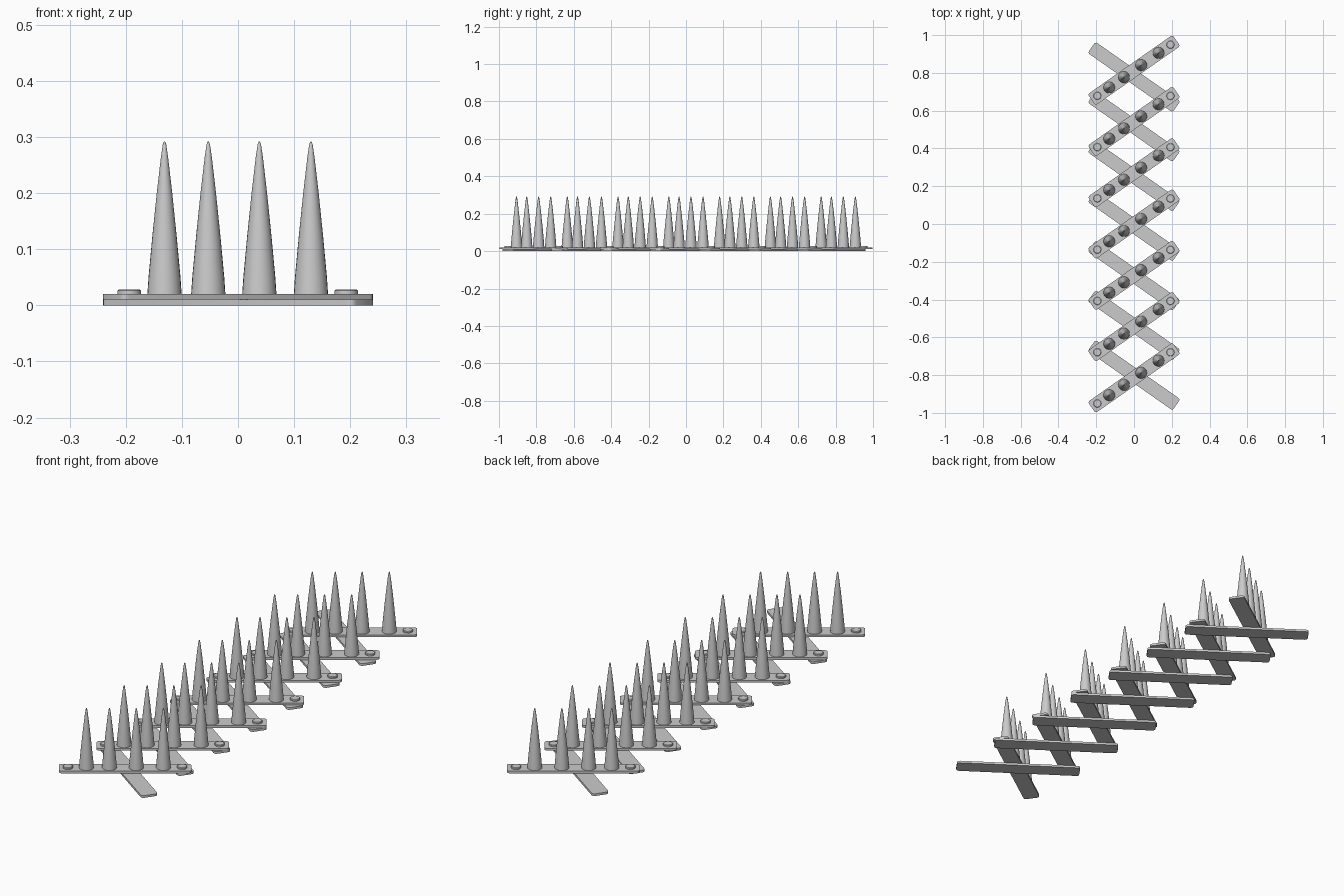
import bpy, bmesh, math
from mathutils import Vector

if "Cube" in bpy.data.objects:
    bpy.data.objects.remove(bpy.data.objects["Cube"])

ANGLE = math.radians(35)
HALF_L, HALF_W, CORNER = 0.274, 0.036, 0.012


def finish(bm, name, loc, rot=0.0, smooth=True):
    bmesh.ops.recalc_face_normals(bm, faces=bm.faces)
    me = bpy.data.meshes.new(name)
    bm.to_mesh(me)
    bm.free()
    ob = bpy.data.objects.new(name, me)
    bpy.context.collection.objects.link(ob)
    ob.location = loc
    ob.rotation_euler.z = rot
    if smooth:
        bpy.context.view_layer.objects.active = ob
        bpy.ops.object.select_all(action='DESELECT')
        ob.select_set(True)
        bpy.ops.object.shade_smooth_by_angle(angle=math.radians(35))
    return ob


# flat bar with rounded corners
def bar(name, y, z, rot):
    bm = bmesh.new()
    verts = []
    for k, (sx, sy) in enumerate([(1, 1), (-1, 1), (-1, -1), (1, -1)]):
        for s in range(4):
            a = math.pi / 2 * (k + s / 3)
            verts.append(bm.verts.new((sx * (HALF_L - CORNER) + CORNER * math.cos(a),
                                       sy * (HALF_W - CORNER) + CORNER * math.sin(a), 0)))
    face = bm.faces.new(verts)
    ext = bmesh.ops.extrude_face_region(bm, geom=[face])
    top = [v for v in ext["geom"] if isinstance(v, bmesh.types.BMVert)]
    bmesh.ops.translate(bm, verts=top, vec=(0, 0, 0.0102))
    finish(bm, name, (0, y, z), rot)


# turned solid from a radius/height profile
def lathe(name, profile, sides, loc):
    bm = bmesh.new()
    rings = [[bm.verts.new((r * math.cos(2 * math.pi * i / sides),
                            r * math.sin(2 * math.pi * i / sides), z))
              for i in range(sides)] for r, z in profile]
    for a, b in zip(rings, rings[1:]):
        for i in range(sides):
            j = (i + 1) % sides
            bm.faces.new((a[i], a[j], b[j], b[i]))
    bm.faces.new(rings[0])
    bm.faces.new(rings[-1])
    finish(bm, name, loc)


SPIKE = [(0.0305, 0), (0.0285, 0.03), (0.0215, 0.105), (0.0138, 0.18),
         (0.0065, 0.243), (0.003, 0.267), (0.001, 0.2715)]
RIVET = [(0.021, 0), (0.021, 0.006), (0.0185, 0.008)]

for i in range(-3, 4):
    y = i * 0.2715
    # crossed lattice bars
    bar("lower_bar", -0.011 + i * 0.263, 0, -ANGLE)
    bar("upper_bar", y, 0.0102, ANGLE)
    # spikes along the upper bar
    for x in (-0.131, -0.053, 0.038, 0.13):
        lathe("spike", SPIKE, 24, (x, y + x * math.tan(ANGLE), 0.0202))
    # rivets at the bar ends
    for x in (-0.194, 0.193):
        lathe("rivet", RIVET, 16, (x, y + x * math.tan(ANGLE), 0.0202))
